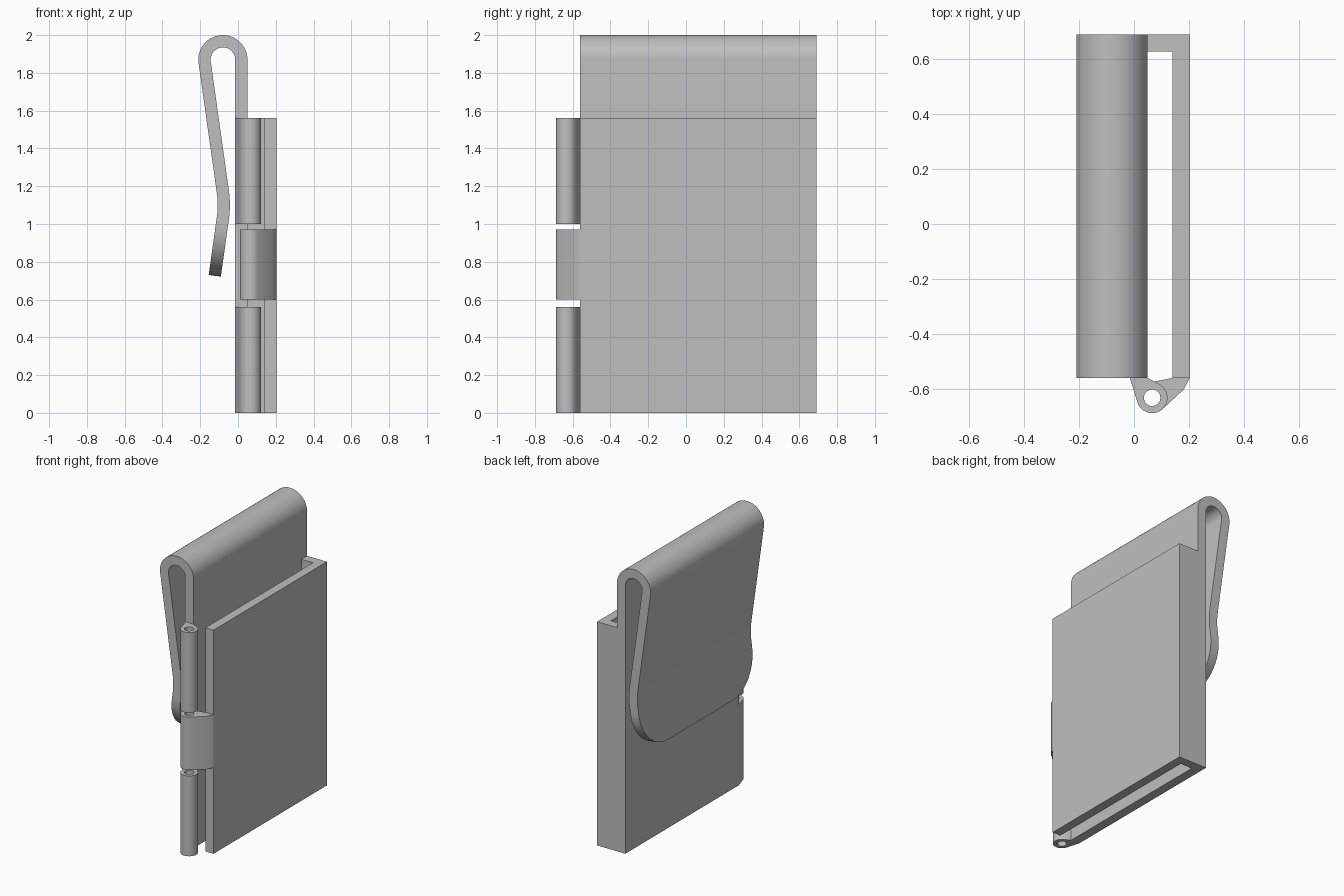
import bpy, bmesh, math
from mathutils import Vector
from mathutils.geometry import convex_hull_2d

cube = bpy.data.objects.get("Cube")
if cube:
    bpy.data.objects.remove(cube)

grey = bpy.data.materials.new("plain_grey")
grey.use_nodes = True
colour = (0.52, 0.52, 0.52, 1)
grey.diffuse_color = colour
grey.node_tree.nodes["Principled BSDF"].inputs["Base Color"].default_value = colour

FRONT, BACK = -0.56, 0.69
WALL_IN, WALL_OUT = -0.015, 0.05
PLATE_IN, PLATE_OUT = 0.14, 0.203
HEIGHT = 1.56
THICK = WALL_OUT - WALL_IN


def finish(name, bm):
    bmesh.ops.recalc_face_normals(bm, faces=bm.faces)
    mesh = bpy.data.meshes.new(name)
    bm.to_mesh(mesh)
    bm.free()
    mesh.materials.append(grey)
    obj = bpy.data.objects.new(name, mesh)
    bpy.context.collection.objects.link(obj)
    bpy.ops.object.select_all(action='DESELECT')
    obj.select_set(True)
    bpy.context.view_layer.objects.active = obj
    bpy.ops.object.shade_smooth_by_angle(angle=math.radians(30))
    return obj


def prism(name, loops, z0, z1):
    """Upright prism from an outline and optional hole loops."""
    bm = bmesh.new()
    edges = []
    for loop in loops:
        vs = [bm.verts.new((x, y, z0)) for x, y in loop]
        edges += [bm.edges.new((vs[i - 1], vs[i])) for i in range(len(vs))]
    bmesh.ops.triangle_fill(bm, edges=edges, use_beauty=True)
    top = bmesh.ops.extrude_face_region(bm, geom=bm.faces[:], use_keep_orig=True)
    verts = [g for g in top["geom"] if isinstance(g, bmesh.types.BMVert)]
    bmesh.ops.translate(bm, verts=verts, vec=(0, 0, z1 - z0))
    return finish(name, bm)


def circle(centre, radius, n=40):
    return [(centre[0] + radius * math.cos(math.tau * i / n),
             centre[1] + radius * math.sin(math.tau * i / n)) for i in range(n)]


# Outer plate and closed rear side, open at top and bottom
prism("outer_plate_and_side",
      [[(WALL_OUT, BACK), (WALL_OUT, 0.627), (PLATE_IN, 0.627),
        (PLATE_IN, FRONT), (PLATE_OUT, FRONT), (PLATE_OUT, BACK)]], 0, HEIGHT)

# Hinge knuckles: barrel with pin hole, blended into a wall edge
PIN = (0.066, -0.632)


def knuckle(name, root, z0, z1):
    points = circle(PIN, 0.056) + root
    outline = [points[i] for i in convex_hull_2d([Vector(p) for p in points])]
    prism(name, [outline, circle(PIN, 0.03, 32)], z0, z1)


wall_root = [(WALL_IN, FRONT), (WALL_OUT, FRONT)]
plate_root = [(PLATE_IN, FRONT), (PLATE_OUT, FRONT), (0.18, -0.603)]
knuckle("lower_hinge_knuckle", wall_root, 0, 0.56)
knuckle("middle_hinge_knuckle", plate_root, 0.6, 0.97)
knuckle("upper_hinge_knuckle", wall_root, 1.0, HEIGHT)

# Inner wall bending over into the spring clip: a path of (point, heading, width)
HALF, CORNER = (BACK - FRONT) / 2, 0.27
MID_Y = (BACK + FRONT) / 2
pos, heading = Vector(((WALL_IN + WALL_OUT) / 2, 0)), math.pi / 2
stations = [(pos.copy(), heading, HALF)]


def forward(length, half=HALF):
    global pos
    pos = pos + length * Vector((math.cos(heading), math.sin(heading)))
    stations.append((pos.copy(), heading, half))


def bend(degrees, radius, steps):
    global pos, heading
    step = math.radians(degrees) / steps
    for _ in range(steps):
        chord = 2 * radius * math.sin(abs(step) / 2)
        mid = heading + step / 2
        pos = pos + chord * Vector((math.cos(mid), math.sin(mid)))
        heading += step
        stations.append((pos.copy(), heading, HALF))


forward(1.87)
bend(188, 0.0975, 32)
forward(0.693)
bend(-16, 0.5, 8)
forward(0.308 - CORNER)
# Rounded tip corners
STEPS, done = 14, 0
for i in range(1, STEPS + 1):
    a = math.pi / 2 * i / STEPS
    reach = CORNER * math.sin(a)
    forward(reach - done, HALF - CORNER * (1 - math.cos(a)))
    done = reach

bm = bmesh.new()
rings = []
for p, h, half in stations:
    side = Vector((-math.sin(h), math.cos(h))) * THICK / 2
    rings.append([bm.verts.new((p.x + s * side.x, MID_Y + t * half, p.y + s * side.y))
                  for s, t in ((1, 1), (1, -1), (-1, -1), (-1, 1))])
for a, b in zip(rings, rings[1:]):
    for i in range(4):
        bm.faces.new((a[i - 1], a[i], b[i], b[i - 1]))
bm.faces.new(rings[0])
bm.faces.new(rings[-1])
finish("inner_wall_and_clip", bm)
